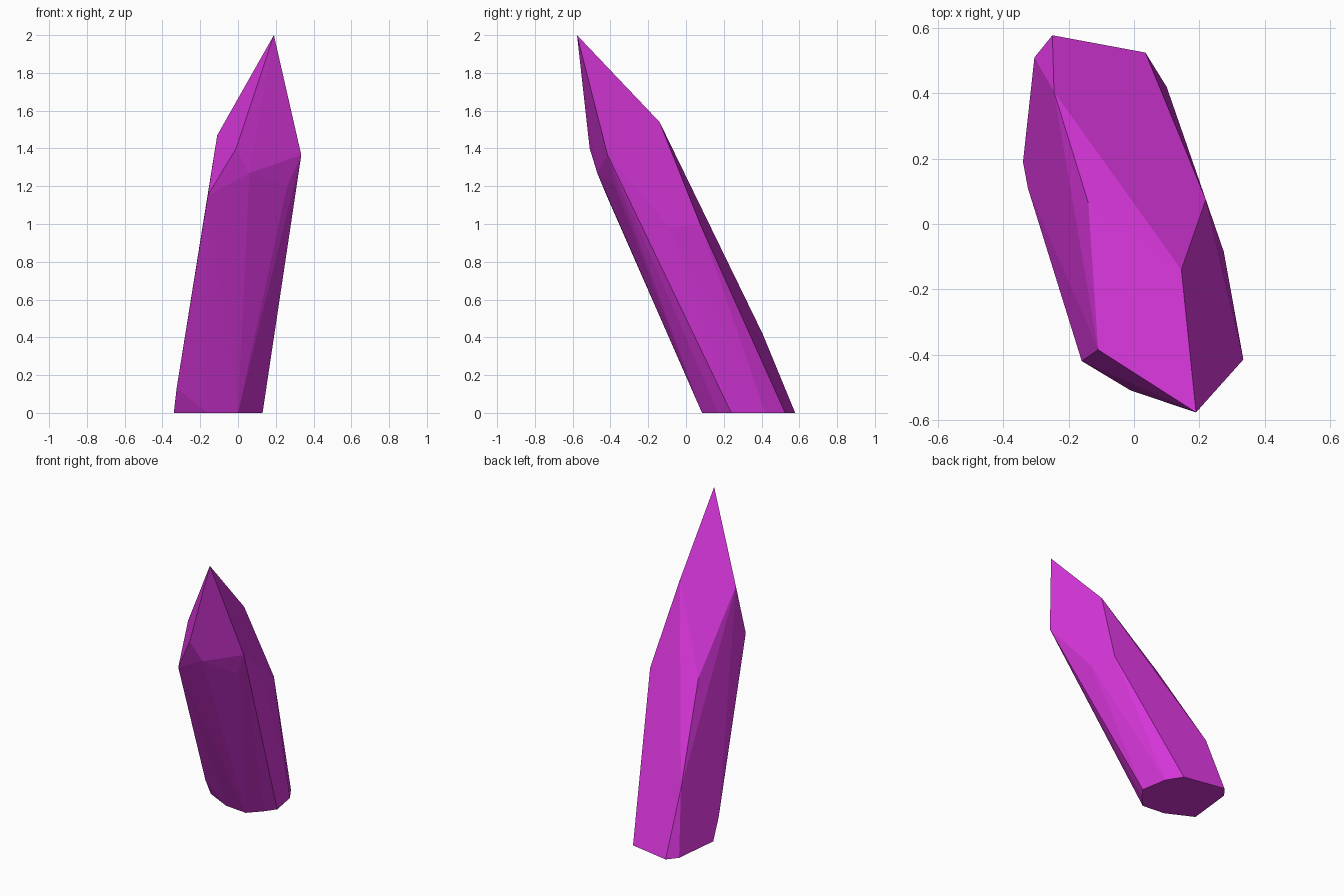
import bpy
import bmesh
import math
from mathutils import Vector

default_cube = bpy.data.objects.get("Cube")
if default_cube:
    bpy.data.objects.remove(default_cube, do_unlink=True)


def flat_material(name, colour):
    """One plain colour for viewport and render."""
    material = bpy.data.materials.new(name)
    material.use_nodes = True
    material.diffuse_color = colour
    shader = material.node_tree.nodes["Principled BSDF"]
    shader.inputs["Base Color"].default_value = colour
    shader.inputs["Roughness"].default_value = 0.6
    return material


def cut_stone(name, corners, material):
    """Wrap flat facets around the corners and merge the coplanar ones."""
    mesh = bpy.data.meshes.new(name)
    bm = bmesh.new()
    for corner in corners:
        bm.verts.new(Vector(corner))
    hull = bmesh.ops.convex_hull(bm, input=bm.verts[:])
    unused = {v for v in hull["geom_interior"] + hull["geom_unused"]
              if isinstance(v, bmesh.types.BMVert) and not v.link_faces}
    bmesh.ops.delete(bm, geom=list(unused), context="VERTS")
    bmesh.ops.dissolve_limit(bm, angle_limit=math.radians(1.5),
                             verts=bm.verts[:], edges=bm.edges[:])
    bmesh.ops.recalc_face_normals(bm, faces=bm.faces[:])
    bm.to_mesh(mesh)
    bm.free()
    mesh.materials.append(material)
    stone = bpy.data.objects.new(name, mesh)
    bpy.context.collection.objects.link(stone)
    return stone


# Flat foot, as an outline on the ground
foot = [(x, y, 0) for x, y in (
    (-.34, .19), (-.16, .1), (0, .085), (.08, .17), (.13, .24), (.1, .42),
    (.035, .525), (-.25, .578), (-.305, .51), (-.32, .34))]

# Chipped corners along the leaning shaft
shaft = [(-.325, .11, .13), (-.245, .405, .42)]

# Shoulder where the shaft facets meet the point
shoulder = [
    (-.14, .065, 1.02), (.22, .075, 1), (.275, -.085, .98),
    (-.16, -.42, 1.15), (.26, -.375, 1.2), (.06, -.47, 1.27),
    (.335, -.415, 1.365), (-.01, -.51, 1.4)]

# Slanted point
point = [(-.11, -.385, 1.47), (.145, -.14, 1.54), (.19, -.577, 2)]

magenta = flat_material("magenta crystal", (.67, .036, .69, 1))
cut_stone("crystal_shard", foot + shaft + shoulder + point, magenta)
